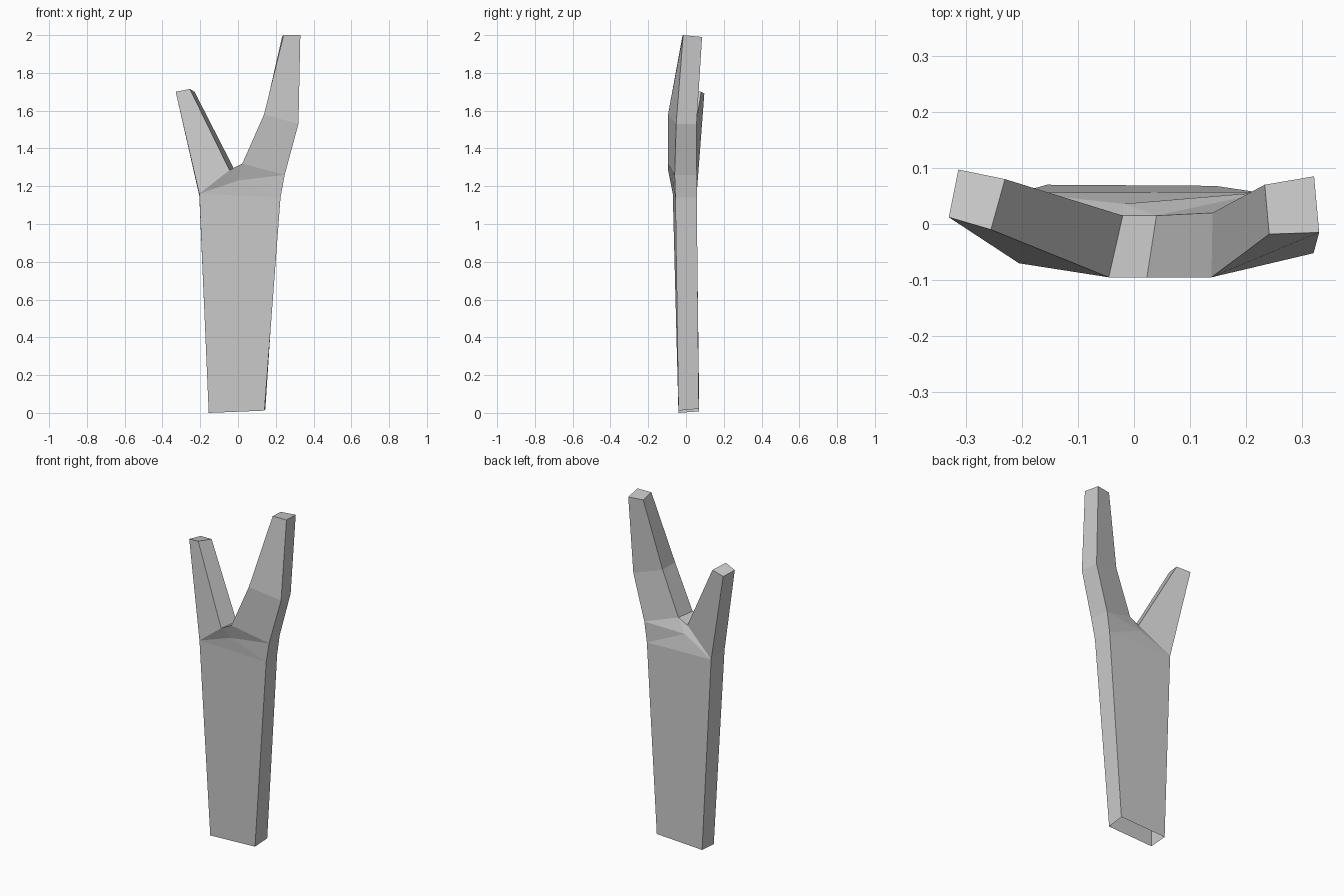
import bpy, bmesh

if "Cube" in bpy.data.objects:
    bpy.data.objects.remove(bpy.data.objects["Cube"])

bm = bmesh.new()


def ring(*points):
    """Corners in order: front left, front right, back right, back left."""
    return [bm.verts.new(p) for p in points]


def loft(a, b):
    for i in range(4):
        j = (i + 1) % 4
        bm.faces.new((a[i], a[j], b[j], b[i]))


# Tapered flat trunk, open at the bottom
base = ring((-.155, -.04, 0), (.14, -.04, .012), (.145, .068, .022), (-.155, .07, .008))
shoulder = ring((-.205, -.07, 1.16), (.225, -.056, 1.14), (.218, .057, 1.14), (-.205, .056, 1.15))
loft(base, shoulder)

# Crotch: four notch corners, right hip edge, one centre point per side
left_f, right_f, right_b, left_b = ring(
    (-.045, -.095, 1.285), (.023, -.095, 1.32), (.04, .015, 1.32), (-.02, .015, 1.29))
hip_f = bm.verts.new((.247, -.06, 1.26))
hip_b = bm.verts.new((.235, .057, 1.26))
mid_f = bm.verts.new((0, -.07, 1.23))
mid_b = bm.verts.new((-.018, .036, 1.245))
sides = ((shoulder[0], shoulder[1], hip_f, right_f, left_f, mid_f),
         (shoulder[3], shoulder[2], hip_b, right_b, left_b, mid_b))
for *rim, mid in sides:
    for i in range(5):
        bm.faces.new((rim[i], rim[(i + 1) % 5], mid))
bm.faces.new((left_f, right_f, right_b, left_b))
bm.faces.new((shoulder[1], shoulder[2], hip_b, hip_f))

# Left branch
left_tip = ring((-.33, .012, 1.70), (-.255, -.01, 1.715), (-.23, .08, 1.70), (-.313, .097, 1.69))
loft([shoulder[0], left_f, left_b, shoulder[3]], left_tip)
bm.faces.new(left_tip)

# Right branch, bent once
elbow = ring((.138, -.095, 1.58), (.32, -.052, 1.53), (.308, .056, 1.53), (.14, .02, 1.58))
right_tip = ring((.241, -.018, 2.0), (.33, -.015, 2.0), (.321, .085, 1.99), (.233, .07, 1.99))
loft([right_f, hip_f, hip_b, right_b], elbow)
loft(elbow, right_tip)
bm.faces.new(right_tip)

bmesh.ops.recalc_face_normals(bm, faces=bm.faces)
mesh = bpy.data.meshes.new("forked_trunk")
bm.to_mesh(mesh)
bm.free()
bpy.context.collection.objects.link(bpy.data.objects.new("forked_trunk", mesh))
